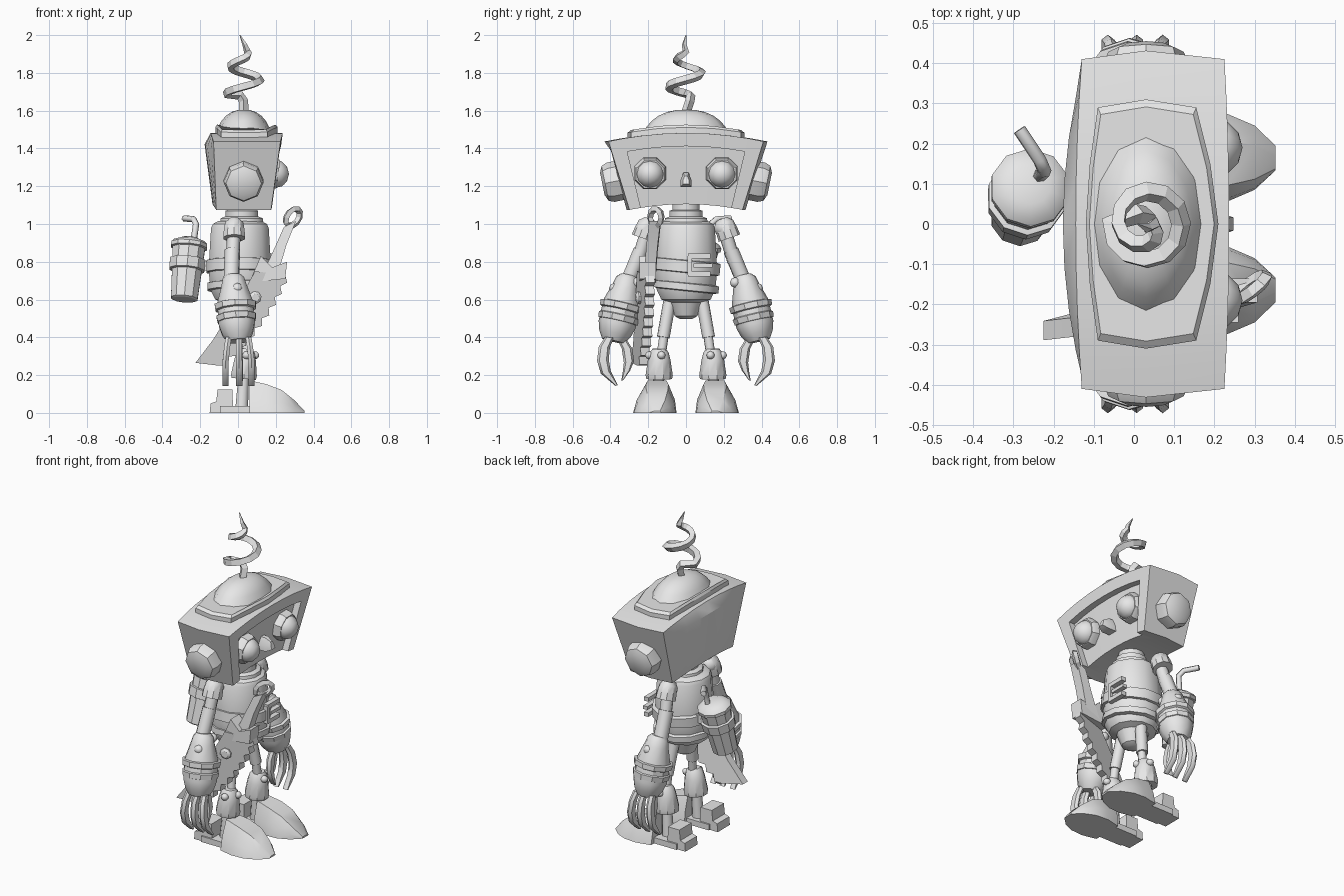
import bpy, bmesh, math
from mathutils import Vector, Matrix

cube = bpy.data.objects.get("Cube")
if cube:
    bpy.data.objects.remove(cube, do_unlink=True)

grey = bpy.data.materials.new("plain grey")
grey.use_nodes = True
grey.diffuse_color = (0.8, 0.8, 0.8, 1)
grey.node_tree.nodes["Principled BSDF"].inputs["Base Color"].default_value = (0.8, 0.8, 0.8, 1)


def finish(name, bm, angle=35):
    bmesh.ops.remove_doubles(bm, verts=bm.verts, dist=0.0005)
    bmesh.ops.recalc_face_normals(bm, faces=bm.faces)
    mesh = bpy.data.meshes.new(name)
    bm.to_mesh(mesh)
    bm.free()
    mesh.materials.append(grey)
    ob = bpy.data.objects.new(name, mesh)
    bpy.context.collection.objects.link(ob)
    bpy.ops.object.select_all(action='DESELECT')
    ob.select_set(True)
    bpy.context.view_layer.objects.active = ob
    bpy.ops.object.shade_smooth_by_angle(angle=math.radians(angle))


def loft(name, rings, angle=35):
    """Skin equal-length closed rings and cap both ends."""
    bm = bmesh.new()
    vs = [[bm.verts.new(p) for p in ring] for ring in rings]
    n = len(vs[0])
    for a, b in zip(vs, vs[1:]):
        for i in range(n):
            bm.faces.new((a[i], a[(i + 1) % n], b[(i + 1) % n], b[i]))
    bm.faces.new(vs[0])
    bm.faces.new(vs[-1])
    bmesh.ops.dissolve_degenerate(bm, dist=0.0005, edges=bm.edges)
    finish(name, bm, angle)


def lathe(name, base, axis, profile, sides=8, squash=1.0, angle=35, turn=0.5):
    """Turn (radius, height) pairs around an axis from base."""
    rot = Vector((0, 0, 1)).rotation_difference(Vector(axis)).to_matrix()
    rings = []
    for r, h in profile:
        ring = []
        for i in range(sides):
            a = math.tau * (i + turn) / sides
            ring.append(Vector(base) + rot @ Vector((r * math.cos(a), r * squash * math.sin(a), h)))
        rings.append(ring)
    loft(name, rings, angle)


def rod(name, a, b, r1, r2, sides=8):
    d = Vector(b) - Vector(a)
    lathe(name, a, d, [(r1, 0), (r2, d.length)], sides, angle=50)


def ball(name, centre, r, segs=10):
    bm = bmesh.new()
    bmesh.ops.create_uvsphere(bm, u_segments=segs, v_segments=6, radius=r,
                              matrix=Matrix.Translation(centre) @ Matrix.Rotation(math.pi / 2, 4, 'Y'))
    finish(name, bm, 60)


def box(name, centre, size):
    bm = bmesh.new()
    bmesh.ops.create_cube(bm, size=1, matrix=Matrix.Translation(centre) @ Matrix.Diagonal((*size, 1)))
    finish(name, bm)


def tube(name, pts, r, radii=None, cyclic=False, res=0):
    cu = bpy.data.curves.new(name, 'CURVE')
    cu.dimensions = '3D'
    cu.bevel_depth, cu.bevel_resolution, cu.use_fill_caps = r, res, True
    sp = cu.splines.new('POLY')
    sp.points.add(len(pts) - 1)
    for i, p in enumerate(pts):
        sp.points[i].co = (*p, 1)
        sp.points[i].radius = radii[i] if radii else 1
    sp.use_cyclic_u = cyclic
    sp.use_smooth = res > 0
    cu.materials.append(grey)
    bpy.context.collection.objects.link(bpy.data.objects.new(name, cu))


# Head: curved trapezoid box with a face recess open at the chin
def head_ring(s, inside):
    k = 1 - s * s
    top, bot = 1.437 + 0.045 * k, 1.075 + 0.03 * k
    def point(x, t, bulge=0.965):
        return (x, (0.31 + 0.115 * t) * s * bulge, bot + (top - bot) * t)
    def front(t, depth=0):
        return point(0.175 + 0.05 * t + 0.012 * k - depth, t)
    lip = 1 - 0.07 / (top - bot)
    face = [front(lip), front(lip, 0.04), front(0, 0.04)] if inside else [front(0)] * 3
    return ([point(-0.13 - 0.015 * k, 1), point(0.03, 1, 1.015), front(1)] + face
            + [point(0.03, 0, 1.015), point(-0.115 - 0.02 * k, 0), point(-0.127 - 0.05 * k, 0.84)])


inner = [-0.8, -0.55, -0.28, 0, 0.28, 0.55, 0.8]
loft("head", [head_ring(-1, False), head_ring(-0.8, False)] + [head_ring(s, True) for s in inner]
     + [head_ring(0.8, False), head_ring(1, False)], 30)

# Crown plate follows the curve of the head
outline = [(0.03, 0.31), (0.155, 0.29), (0.19, 0.15), (0.21, 0), (0.19, -0.15), (0.155, -0.29),
           (0.03, -0.31), (-0.09, -0.29), (-0.11, -0.15), (-0.12, 0), (-0.11, 0.15), (-0.09, 0.29)]
def crown(scale, lift):
    return [(0.03 + (x - 0.03) * scale, y * scale, 1.49 + lift - 0.3 * y * y) for x, y in outline]
loft("crown_plate", [crown(1, -0.03), crown(1, 0.022), crown(0.94, 0.036)], 30)
lathe("crown_dome", (0.03, 0, 1.50), (0, 0, 1),
      [(0.142, 0), (0.118, 0.045), (0.095, 0.072), (0.065, 0.093), (0.03, 0.104)], 12, 1.55, 60, 0)

# Spiral antenna
coil = [(0.03, 0, 1.59), (0.03, 0.02, 1.65), (0.01, 0.025, 1.68)]
for i in range(19):
    q = i / 3
    a, r = math.pi * (1 + q / 2), 0.09 * (1 - (q / 6.5) ** 3)
    coil.append((0.03 + r * math.cos(a), r * math.sin(a), 1.69 + 0.037 * q))
coil += [(0.035, -0.01, 1.95), (0.01, 0, 2.0)]
tube("antenna", coil, 0.025, [1] * 14 + [0.9] * 6 + [0.8, 0.75, 0.5, 0.1])

# Nose wedge
loft("nose", [[(x + (1.23 - z) * 0.2, y * k, 1.23 + (z - 1.23) * k) for y, z in
               ((-0.03, 1.195), (0.03, 1.195), (0.03, 1.23), (0.014, 1.272), (-0.014, 1.272), (-0.03, 1.23))]
              for x, k in ((0.15, 1), (0.205, 1), (0.24, 0.55))])

# Neck and torso
lathe("neck", (0.02, 0, 1.0), (0, 0, 1),
      [(0.12, 0), (0.115, 0.03), (0.09, 0.04), (0.09, 0.07), (0.075, 0.075), (0.075, 0.13)], 12)
lathe("torso", (0.01, 0, 0), (0, 0, 1),
      [(0.035, 0.498), (0.062, 0.512), (0.078, 0.55), (0.092, 0.585), (0.135, 0.6), (0.16, 0.65), (0.17, 0.74),
       (0.168, 0.82), (0.158, 0.98), (0.148, 1.0), (0.12, 1.015)], 12)
for name, z, r, h in (("belt", 0.74, 0.184, 0.07), ("waist_band", 0.645, 0.178, 0.045)):
    lathe(name, (0.01, 0, z), (0, 0.1, 1), [(r - 0.02, 0), (r, 0.005), (r, h - 0.005), (r - 0.02, h)], 12)
for i, (y, z, dy, dz) in enumerate(((0.07, 0.83, 0.12, 0.025), (0.07, 0.735, 0.12, 0.025),
                                    (0.02, 0.78, 0.025, 0.1), (0.09, 0.78, 0.1, 0.02))):
    box("buckle_bar_%d" % i, (0.185, y, z), (0.03, dy, dz))


# Flat curved claw finger from (y, z, half width) stations
def finger(name, side, x0, spread, stations):
    rings = []
    for i, (y, z, w) in enumerate(stations):
        x = x0 + spread * min(i, 2) / 2
        rings.append([(x + a, side * (y + b * w), z + b * w * (0.35 - z) * -2)
                      for a, b in ((-0.016, -0.6), (0, -1), (0.016, -0.6), (0.016, 0.6), (0, 1), (-0.016, 0.6))])
    loft(name, rings, 45)


# Paired parts
for side, s in (("left", 1), ("right", -1)):
    def P(x, y, z):
        return Vector((x, s * y, z))

    # Ear and eye
    lathe(side + "_ear", P(0.03, 0.345, 1.232), P(0, 0.98, -0.2),
          [(0.106, 0), (0.106, 0.055), (0.094, 0.085), (0.06, 0.1)], 8, angle=30, turn=0)
    lathe(side + "_eye_ring", P(0.15, 0.19, 1.272), (1, 0, -0.12),
          [(0.09, 0), (0.09, 0.045), (0.08, 0.065), (0.06, 0.06)], 8)
    ball(side + "_eyeball", P(0.195, 0.19, 1.265), 0.075, 12)

    # Shoulder and upper arm
    ball(side + "_shoulder", P(-0.02, 0.2, 0.98), 0.052)
    lathe(side + "_shoulder_cap", P(-0.02, 0.23, 0.925), P(0, -0.35, 1),
          [(0.06, 0), (0.058, 0.04), (0.05, 0.085), (0.025, 0.11)], 10)
    rod(side + "_upper_arm", P(-0.02, 0.2, 0.98), P(-0.03, 0.255, 0.80), 0.036, 0.036)
    rod(side + "_arm_sleeve", P(-0.03, 0.238, 0.86), P(-0.035, 0.30, 0.71), 0.042, 0.042)

    # Forearm with cuff and elbow bolts
    elbow, wrist = P(-0.025, 0.305, 0.73), P(0.0, 0.385, 0.38)
    axis = wrist - elbow
    lathe(side + "_forearm", elbow, axis,
          [(0.04, 0), (0.06, 0.02), (0.07, 0.06), (0.1, 0.155), (0.1, 0.27), (0.085, 0.32), (0.06, 0.36)], 10)
    lathe(side + "_cuff", elbow + axis * 0.42, axis,
          [(0.095, 0), (0.115, 0.005), (0.112, 0.035), (0.1, 0.04), (0.1, 0.065), (0.11, 0.07),
           (0.105, 0.1), (0.09, 0.105)], 10)
    for i, off in enumerate(((0.03, -0.045, -0.04), (0.02, 0.075, -0.07))):
        ball("%s_elbow_bolt_%d" % (side, i), elbow + P(*off), 0.028, 8)

    # Claw fingers
    for i, x in enumerate((-0.05, 0.005, 0.055)):
        finger("%s_finger_%d" % (side, i), s, x, x * 0.3,
               [(0.405, 0.4, 0.024), (0.432, 0.35, 0.03), (0.44, 0.28, 0.031), (0.425, 0.215, 0.026), (0.367, 0.145, 0.006)])
    finger(side + "_thumb", s, 0.005, 0.005,
           [(0.345, 0.4, 0.024), (0.312, 0.34, 0.028), (0.302, 0.27, 0.027), (0.315, 0.22, 0.02), (0.338, 0.17, 0.005)])

    # Leg
    rod(side + "_thigh", P(0.02, 0.085, 0.6), P(0.04, 0.12, 0.4), 0.034, 0.034)
    rod(side + "_knee_rod", P(0.04, 0.115, 0.42), P(0.045, 0.132, 0.3), 0.025, 0.025)
    lathe(side + "_shin", P(0.03, 0.142, 0.18), (0.08, 0, 1),
          [(0.068, 0), (0.072, 0.02), (0.06, 0.1), (0.05, 0.14), (0.035, 0.16)], 10)
    for i, off in enumerate(((0.045, 0.195, 0.305), (0.09, 0.13, 0.305))):
        ball("%s_knee_bolt_%d" % (side, i), P(*off), 0.022, 8)
    rod(side + "_ankle", P(0.02, 0.15, 0.03), P(0.03, 0.145, 0.2), 0.036, 0.03)

    # Boot: faceted toe cap, sole and stepped heel
    toe = []
    for x, w, h in ((0.06, 0.095, 0.172), (0.15, 0.115, 0.152), (0.23, 0.11, 0.122), (0.3, 0.08, 0.066), (0.352, 0.03, 0.01)):
        toe.append([P(x, 0.165 + w * k - 0.012 * v, h * v)
                    for k, v in ((-1, 0), (-0.88, 0.45), (-0.52, 1), (0.52, 1), (0.88, 0.45), (1, 0))])
    loft(side + "_toe_cap", toe, 32)
    box(side + "_sole", P(-0.01, 0.16, 0.018), (0.17, 0.14, 0.036))
    step = ((-0.15, 0), (-0.145, 0.05), (-0.115, 0.06), (-0.108, 0.124), (-0.03, 0.124), (-0.025, 0))
    loft(side + "_heel", [[P(x, y, z) for x, z in step] for y in (0.1, 0.22)])

# Toothed blade slung across the right hip, leaning toward its cutting edge
def hang(q, out):
    across = 0.25 * (q.x - 0.05 - (q.y - 0.5) * 0.85)
    return Vector((q.x, -0.204 - 0.11 * (0.65 - q.y) + across - out, q.y))
p0, p1, p2 = Vector((0.25, 0.73)), Vector((0.14, 0.46)), Vector((-0.1, 0.25))
edge = []
for i in range(19):
    t = i / 18
    p = p0 * (1 - t) ** 2 + p1 * 2 * t * (1 - t) + p2 * t * t
    d = (p1 - p0) * (1 - t) + (p2 - p1) * t
    edge.append(p + Vector((-d.y, d.x)).normalized() * (0.025 if i % 2 else 0))
edge += [Vector(q) for q in ((-0.225, 0.265), (-0.13, 0.39), (-0.05, 0.52), (0.04, 0.66), (0.09, 0.75))]
loft("saw_blade", [[hang(q, o) for q in edge] for o in (-0.024, 0.024)])
lathe("blade_bolt", hang(Vector((0.085, 0.61)), 0), (0.2, -1, 0), [(0.034, 0), (0.034, 0.033), (0.02, 0.043)], 8)
loft("blade_guard", [[(x, y, z) for x, z in ((0.06, 0.69), (0.12, 0.83), (0.18, 0.77), (0.26, 0.8), (0.25, 0.71))]
                     for y in (-0.245, -0.16)])
loft("blade_grip", [[Vector((x + dx, y + dy, z + dx * 0.5)) for dx, dy in ((-w, -0.03), (w, -0.03), (w, 0.03), (-w, 0.03))]
                    for x, y, z, w in ((0.17, -0.19, 0.74, 0.05), (0.22, -0.18, 0.87, 0.036), (0.275, -0.165, 1.0, 0.032))])
tube("pommel_ring", [(0.29 + 0.035 * math.cos(a) + 0.015 * math.sin(a), -0.16 + 0.03 * math.cos(a), 1.035 + 0.045 * math.sin(a))
                     for a in [math.tau * i / 10 for i in range(10)]], 0.018, cyclic=True)

# Drinking cup strapped on the back
foot, lid = Vector((-0.285, 0.015, 0.6)), Vector((-0.255, 0.1, 0.93))
up = lid - foot
lathe("cup", foot, up, [(0.065, 0), (0.074, 0.006), (0.09, 0.28), (0.1, 0.285), (0.1, 0.305), (0.085, 0.32), (0.05, 0.335)], 10)
lathe("cup_strap", foot + up * 0.46, up, [(0.08, 0), (0.097, 0.005), (0.1, 0.06), (0.08, 0.065)], 10)
box("cup_bracket", (-0.17, 0.06, 0.78), (0.08, 0.06, 0.05))
tube("straw", [(-0.235, 0.12, 0.91), (-0.222, 0.13, 1.0), (-0.235, 0.16, 1.025), (-0.285, 0.235, 1.03)], 0.017, res=1)
